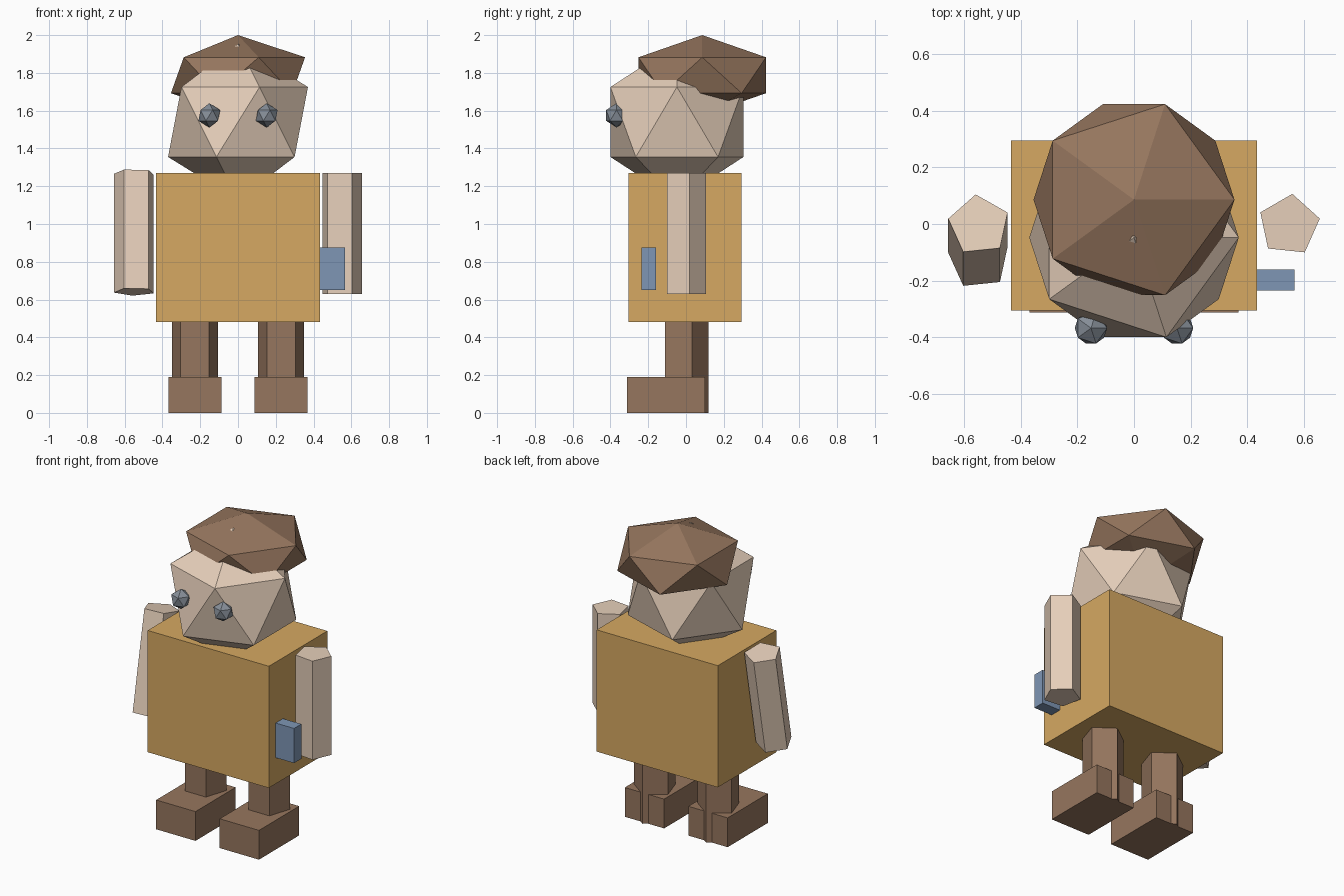
import bpy
import math
from mathutils import Matrix, Vector

cube = bpy.data.objects.get("Cube")
if cube:
    bpy.data.objects.remove(cube, do_unlink=True)


def linear(c):
    c /= 255
    return c / 12.92 if c <= 0.04045 else ((c + 0.055) / 1.055) ** 2.4


def material(name, r, g, b):
    mat = bpy.data.materials.new(name)
    mat.use_nodes = True
    colour = (linear(r), linear(g), linear(b), 1)
    mat.diffuse_color = colour
    mat.node_tree.nodes["Principled BSDF"].inputs["Base Color"].default_value = colour
    return mat


skin = material("skin", 230, 207, 186)
brown = material("brown", 150, 118, 94)
ochre = material("ochre", 214, 169, 98)
blue = material("blue", 126, 150, 181)
grey = material("grey", 134, 142, 152)


def finish(name, mat):
    ob = bpy.context.object
    ob.name = ob.data.name = name
    ob.data.materials.append(mat)
    return ob


def box(name, mat, low, high):
    low, high = Vector(low), Vector(high)
    bpy.ops.mesh.primitive_cube_add(size=1)
    ob = finish(name, mat)
    ob.data.transform(Matrix.Translation((low + high) / 2) @ Matrix.Diagonal(high - low).to_4x4())
    return ob


def ball(name, mat, centre, radius, height=None):
    """Twenty-sided ball, optionally flattened."""
    bpy.ops.mesh.primitive_ico_sphere_add(subdivisions=1, radius=1)
    ob = finish(name, mat)
    ob.data.transform(Matrix.Diagonal((radius, radius, height or radius, 1)))
    ob.location = centre
    return ob


def limb(name, mat, top, length, radius, angle):
    """Five-sided column hanging from its top centre."""
    bpy.ops.mesh.primitive_cylinder_add(vertices=5, radius=radius, depth=length)
    ob = finish(name, mat)
    # the primitive's first corner points along +y
    ob.data.transform(Matrix.Translation((0, 0, -length / 2))
                      @ Matrix.Rotation(math.radians(angle), 4, "Z"))
    ob.location = top
    return ob


# Torso, head and hair
box("torso", ochre, (-0.435, -0.305, 0.48), (0.435, 0.295, 1.27))
ball("head", skin, (0, -0.048, 1.54), 0.414)
ball("hair", brown, (0, 0.086, 1.7875), 0.397, 0.2125)

# Paired parts
for side, s in (("left", 1), ("right", -1)):
    ball(side + "_eye", grey, (s * 0.152, -0.368, 1.575), 0.064)
    arm = limb(side + "_arm", skin, (s * 0.548, -0.004, 1.27), 0.64, 0.111, s * -6)
    if s < 0:
        arm.rotation_euler.x = math.radians(-10.8)  # swings forward
    limb(side + "_leg", brown, (s * 0.228, -0.008, 0.5), 0.5, 0.128, 0)
    x = s * 0.228
    box(side + "_foot", brown, (x - 0.141, -0.312, 0), (x + 0.141, 0.1, 0.19))

# Small box carried at the left hip
box("hip_box", blue, (0.43, -0.235, 0.65), (0.567, -0.16, 0.875))
